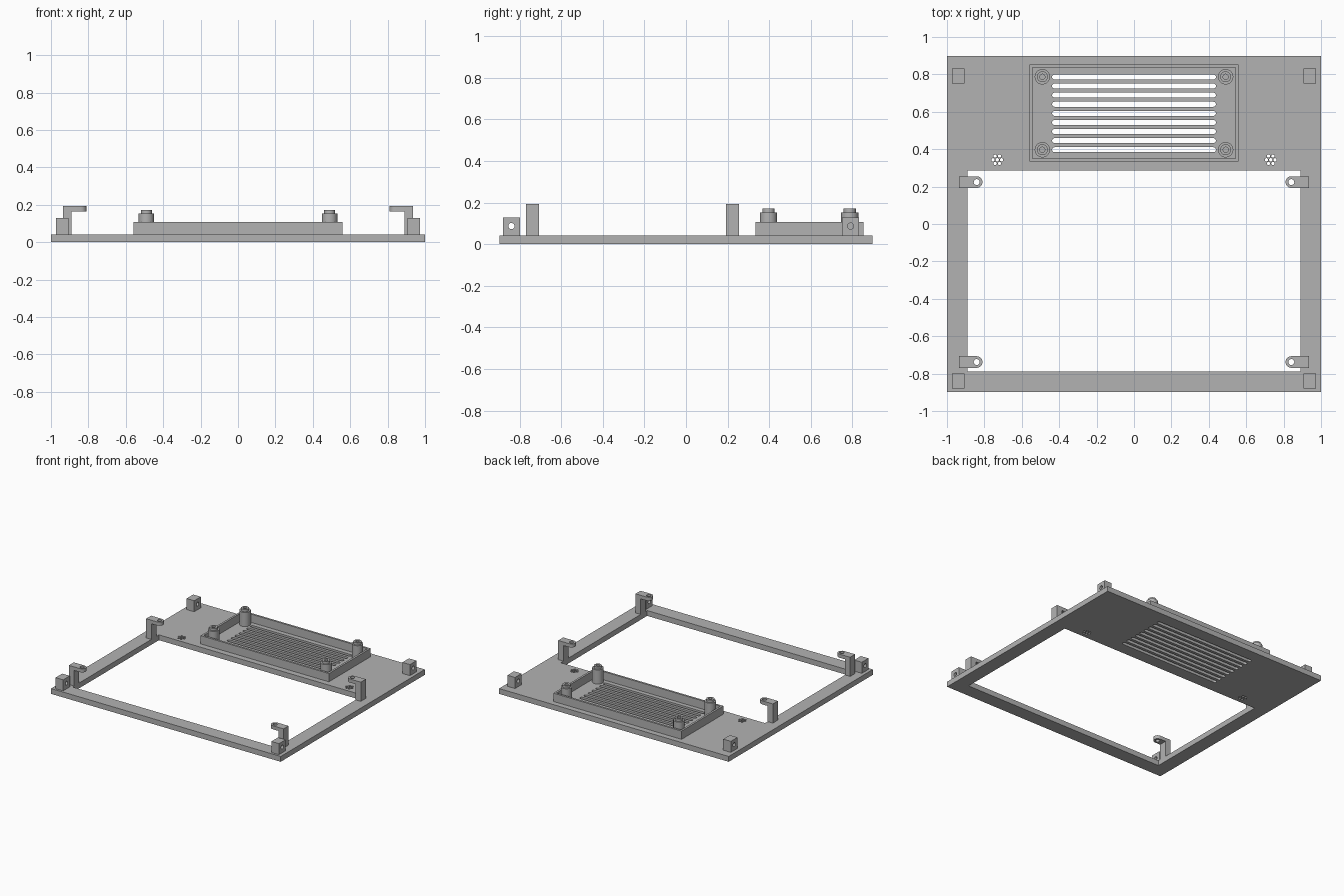
import bpy, bmesh, math
from mathutils import Matrix, Vector

if "Cube" in bpy.data.objects:
    bpy.data.objects.remove(bpy.data.objects["Cube"])

grey = bpy.data.materials.new("plain grey")
grey.diffuse_color = (0.45, 0.45, 0.45, 1)
grey.use_nodes = True
grey.node_tree.nodes["Principled BSDF"].inputs["Base Color"].default_value = grey.diffuse_color

T = 0.042  # plate thickness


def rect(x0, x1, y0, y1):
    return [(x0, y0), (x1, y0), (x1, y1), (x0, y1)]


def circle(cx, cy, r, n=24):
    return [(cx + r * math.cos(2 * math.pi * i / n),
             cy + r * math.sin(2 * math.pi * i / n)) for i in range(n)]


def slot(x0, x1, cy, r, n=8):
    """Stadium outline with round ends."""
    pts = []
    for cx, start in ((x1 - r, -math.pi / 2), (x0 + r, math.pi / 2)):
        for i in range(n + 1):
            a = start + math.pi * i / n
            pts.append((cx + r * math.cos(a), cy + r * math.sin(a)))
    return pts


def prism(name, loops, z0, z1, matrix=None):
    """Extrude an outline (first loop) with holes (other loops)."""
    bm = bmesh.new()
    edges = []
    for loop in loops:
        vs = [bm.verts.new((x, y, z0)) for x, y in loop]
        edges += [bm.edges.new((vs[i - 1], vs[i])) for i in range(len(vs))]
    bmesh.ops.triangle_fill(bm, edges=edges, use_beauty=True, use_dissolve=False,
                            normal=Vector((0, 0, 1)))
    ext = bmesh.ops.extrude_face_region(bm, geom=bm.faces[:])
    top = [g for g in ext["geom"] if isinstance(g, bmesh.types.BMVert)]
    bmesh.ops.translate(bm, verts=top, vec=(0, 0, z1 - z0))
    if matrix:
        bm.transform(matrix)
    bmesh.ops.recalc_face_normals(bm, faces=bm.faces[:])
    mesh = bpy.data.meshes.new(name)
    bm.to_mesh(mesh)
    bm.free()
    mesh.materials.append(grey)
    ob = bpy.data.objects.new(name, mesh)
    bpy.context.collection.objects.link(ob)
    return ob


def activate(ob):
    bpy.ops.object.select_all(action='DESELECT')
    ob.select_set(True)
    bpy.context.view_layer.objects.active = ob


def smooth(ob):
    activate(ob)
    bpy.ops.object.shade_smooth_by_angle(angle=math.radians(35))


# base plate: window opening, vent slots and two clusters of small holes
loops = [rect(-1, 1, -0.897, 0.897), rect(-0.89, 0.89, -0.788, 0.287)]
loops += [slot(-0.438, 0.438, 0.786 - 0.0486 * i, 0.0135) for i in range(9)]
for s in (-1, 1):
    loops.append(circle(s * 0.731, 0.343, 0.009, 10))
    loops += [circle(s * 0.731 + x, 0.343 + y, 0.009, 10)
              for x, y in circle(0, 0, 0.023, 6)]
prism("base_plate", loops, 0, T)

# raised rim around the vent
prism("vent_rim", [rect(-0.559, 0.559, 0.333, 0.853),
                   rect(-0.543, 0.543, 0.349, 0.837)], T, 0.107)

# stepped standoffs in the rim corners
for sx in (-1, 1):
    for y in (0.397, 0.787):
        c = (sx * 0.49, y)
        smooth(prism("standoff_body", [circle(*c, 0.041, 32), circle(*c, 0.014)], T, 0.153))
        smooth(prism("standoff_collar", [circle(*c, 0.029, 32), circle(*c, 0.014)], 0.153, 0.171))

# maps profile (y, z) and depth x into place
SIDE = Matrix(((0, 0, 1, 0), (1, 0, 0, 0), (0, 1, 0, 0), (0, 0, 0, 1)))

for s in (-1, 1):
    # corner blocks with a cross hole
    for y in (-0.839, 0.791):
        x0, x1 = sorted((s * 0.973, s * 0.907))
        smooth(prism("corner_block", [rect(y - 0.041, y + 0.041, T, 0.129),
                                      circle(y, 0.087, 0.015)], x0, x1, SIDE))
    # L brackets with a round-ended, drilled tab pointing inwards
    for y in (-0.738, 0.224):
        x0, x1 = sorted((s * 0.935, s * 0.89))
        bracket = prism("bracket", [rect(x0, x1, y - 0.031, y + 0.031)], T, 0.193)
        tab = [(-0.935, y - 0.031)] + slot(-1, -0.81, y, 0.031, 12)[:13] + [(-0.935, y + 0.031)]
        tab = [(-s * px, py) for px, py in tab]
        arm = prism("bracket_tab", [tab, circle(-s * -0.841, y, 0.016)], 0.165, 0.193)
        mod = bracket.modifiers.new("join", 'BOOLEAN')
        mod.operation, mod.solver, mod.object = 'UNION', 'EXACT', arm
        activate(bracket)
        bpy.ops.object.modifier_apply(modifier="join")
        bpy.data.objects.remove(arm)
        smooth(bracket)
